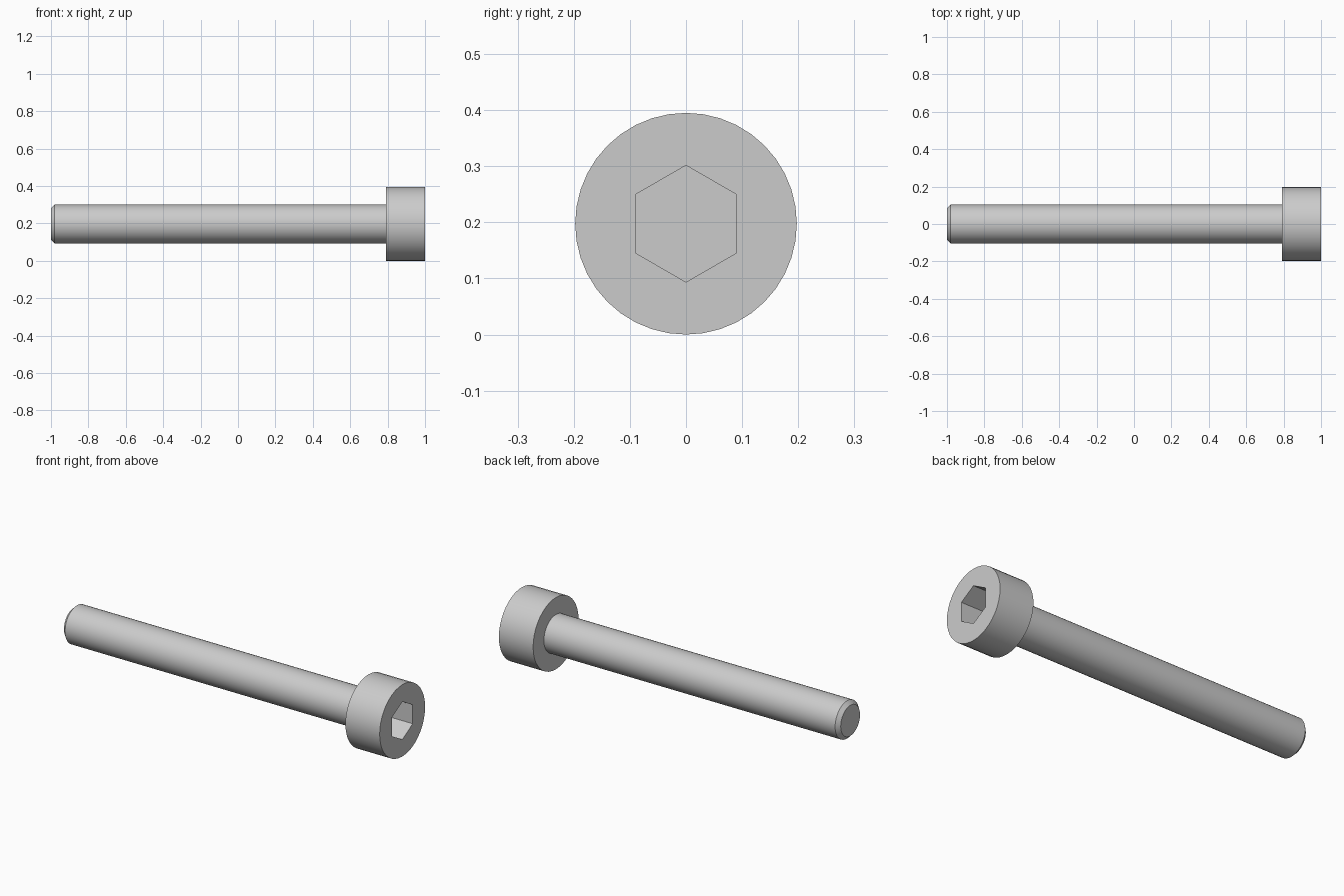
import bpy
import bmesh
from math import cos, sin, pi, radians

AXIS_Z = 0.1975   # height of the screw's long axis
SIDES = 40

if "Cube" in bpy.data.objects:
    bpy.data.objects.remove(bpy.data.objects["Cube"], do_unlink=True)

# Plain grey metal
steel = bpy.data.materials.new("grey_steel")
steel.use_nodes = True
steel.diffuse_color = (0.6, 0.6, 0.6, 1)
steel.node_tree.nodes["Principled BSDF"].inputs["Base Color"].default_value = (0.6, 0.6, 0.6, 1)


def ring(bm, x, radius, sides):
    """Closed loop of vertices around the long axis, first one at the top."""
    angles = [2 * pi * i / sides for i in range(sides)]
    return [bm.verts.new((x, radius * sin(a), AXIS_Z + radius * cos(a))) for a in angles]


def wall(bm, a, b):
    """Quads joining two rings of equal size."""
    for i in range(len(a)):
        j = (i + 1) % len(a)
        bm.faces.new((a[i], a[j], b[j], b[i]))


def loop_edges(bm, verts):
    return [bm.edges.get((v, verts[i - 1])) for i, v in enumerate(verts)]


def finish(bm, name):
    bmesh.ops.recalc_face_normals(bm, faces=bm.faces)
    mesh = bpy.data.meshes.new(name)
    bm.to_mesh(mesh)
    bm.free()
    mesh.materials.append(steel)
    obj = bpy.data.objects.new(name, mesh)
    bpy.context.collection.objects.link(obj)
    bpy.ops.object.select_all(action='DESELECT')
    obj.select_set(True)
    bpy.context.view_layer.objects.active = obj
    bpy.ops.object.shade_smooth_by_angle(angle=radians(30))


# Shank: long rod with a chamfered tip, seated slightly inside the head
bm = bmesh.new()
rings = [ring(bm, x, r, SIDES) for x, r in ((-1, 0.084), (-0.98, 0.104), (0.8, 0.104))]
for a, b in zip(rings, rings[1:]):
    wall(bm, a, b)
bm.faces.new(rings[0])
bm.faces.new(rings[-1])
finish(bm, "shank")

# Head: cylinder with a hexagonal socket sunk into its end
bm = bmesh.new()
under = ring(bm, 0.792, AXIS_Z, SIDES)
rim = ring(bm, 1, AXIS_Z, SIDES)
socket_rim = ring(bm, 1, 0.104, 6)
socket_floor = ring(bm, 0.86, 0.104, 6)
wall(bm, under, rim)
wall(bm, socket_rim, socket_floor)
bm.faces.new(under)
bm.faces.new(socket_floor)
bmesh.ops.triangle_fill(bm, use_beauty=True,
                        edges=loop_edges(bm, rim) + loop_edges(bm, socket_rim))
finish(bm, "socket_head")
